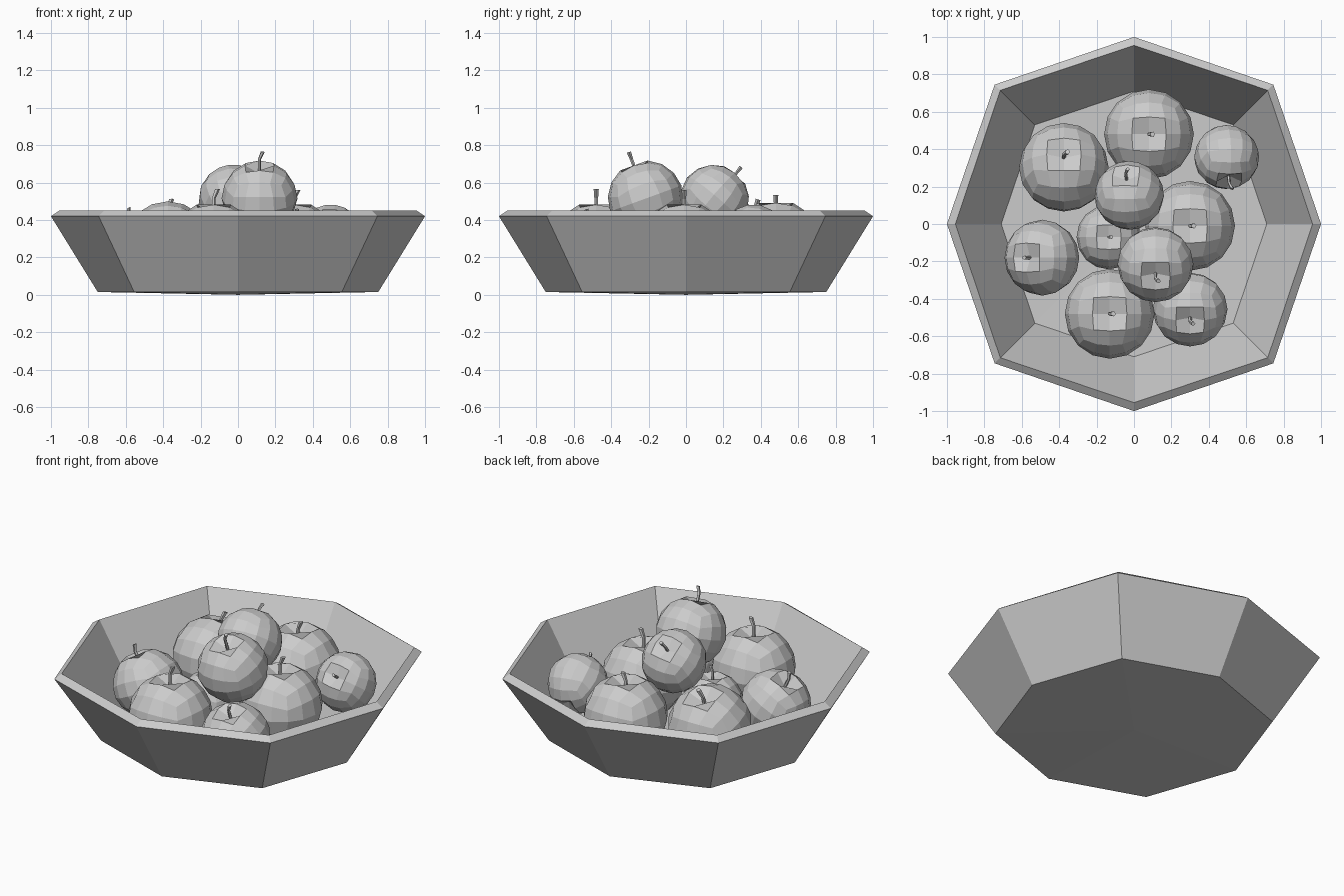
import bpy, bmesh, math
from mathutils import Vector

cube = bpy.data.objects.get("Cube")
if cube:
    bpy.data.objects.remove(cube, do_unlink=True)

# One plain grey for everything
grey = bpy.data.materials.new("plain_grey")
grey.use_nodes = True
grey.diffuse_color = (0.6, 0.6, 0.6, 1)
grey.node_tree.nodes["Principled BSDF"].inputs["Base Color"].default_value = (0.6, 0.6, 0.6, 1)


def make_object(name, bm):
    bmesh.ops.recalc_face_normals(bm, faces=bm.faces)
    mesh = bpy.data.meshes.new(name)
    bm.to_mesh(mesh)
    bm.free()
    mesh.materials.append(grey)
    obj = bpy.data.objects.new(name, mesh)
    bpy.context.collection.objects.link(obj)
    return obj


def ring(bm, axis, diagonal, z):
    """Eight corners, with the diagonal ones at their own distance."""
    verts = []
    for i in range(8):
        a = i * math.pi / 4
        r = diagonal * math.sqrt(2) if i % 2 else axis
        verts.append(bm.verts.new((r * math.cos(a), r * math.sin(a), z)))
    return verts


def make_bowl():
    bm = bmesh.new()
    # Outer foot, outer lip, inner lip, inner floor
    profile = [(0.75, 0.555, 0.015), (1.0, 0.745, 0.42),
               (0.955, 0.715, 0.45), (0.71, 0.53, 0.05)]
    rings = [ring(bm, *p) for p in profile]
    for low, high in zip(rings, rings[1:]):
        for i in range(8):
            j = (i + 1) % 8
            bm.faces.new((low[i], low[j], high[j], high[i]))
    # Slightly sagging base and floor
    for edge, z in ((rings[0], 0.0), (rings[-1], 0.04)):
        centre = bm.verts.new((0, 0, z))
        for i in range(8):
            bm.faces.new((edge[i], edge[(i + 1) % 8], centre))
    make_object("bowl", bm)


def make_apple_body(name):
    """Rounded cube with a dimple at each end."""
    bm = bmesh.new()
    bmesh.ops.create_cube(bm, size=2)
    bmesh.ops.subdivide_edges(bm, edges=bm.edges[:], cuts=3, use_grid_fill=True)
    for v in bm.verts:
        d = Vector([math.tan(c * math.pi / 4) for c in v.co]).normalized()
        if abs(d.z) > 0.99:
            d.z *= 0.7
        elif d.z < 0:
            d.x *= 1 + 0.08 * d.z
            d.y *= 1 + 0.08 * d.z
        v.co = d
    return make_object(name, bm)


def make_stem(name, tip):
    """Bent five-sided stalk that widens at the tip."""
    bm = bmesh.new()
    sections = [(0, 0.65, 0.045), (0, tip - 0.2, 0.045), (0.08, tip, 0.06)]
    loops = []
    for x, z, r in sections:
        loops.append([bm.verts.new((x + r * math.cos(i * math.tau / 5),
                                    r * math.sin(i * math.tau / 5), z)) for i in range(5)])
    for low, high in zip(loops, loops[1:]):
        for i in range(5):
            j = (i + 1) % 5
            bm.faces.new((low[i], low[j], high[j], high[i]))
    bm.faces.new(loops[0])
    bm.faces.new(loops[-1])
    return make_object(name, bm)


# Place: x, y, z, radius, tilt about x, tilt about y (degrees), stem tip
apples = [
    (0.08, 0.48, 0.27, 0.24, 0, 0, 1.1),
    (-0.375, 0.30, 0.26, 0.24, -19, 0, 1.1),
    (0.495, 0.36, 0.31, 0.175, 55, 8, 1.2),
    (-0.025, 0.15, 0.51, 0.187, -40, -8, 1.2),
    (0.115, -0.215, 0.515, 0.203, 20, 0, 1.3),
    (-0.135, -0.07, 0.205, 0.172, 0, 0, 1.25),
    (0.30, -0.01, 0.26, 0.24, 0, 0, 1.25),
    (-0.13, -0.48, 0.26, 0.24, 0, 0, 1.27),
    (0.30, -0.455, 0.23, 0.2, 19, 0, 1.2),
    (-0.49, -0.18, 0.24, 0.203, 0, -27, 1.2),
]

make_bowl()
for n, (x, y, z, r, tilt_x, tilt_y, tip) in enumerate(apples, 1):
    for part in (make_apple_body(f"apple_{n}"), make_stem(f"apple_stem_{n}", tip)):
        part.location = (x, y, z)
        part.scale = (r, r, r)
        part.rotation_euler = (math.radians(tilt_x), math.radians(tilt_y), 0)
